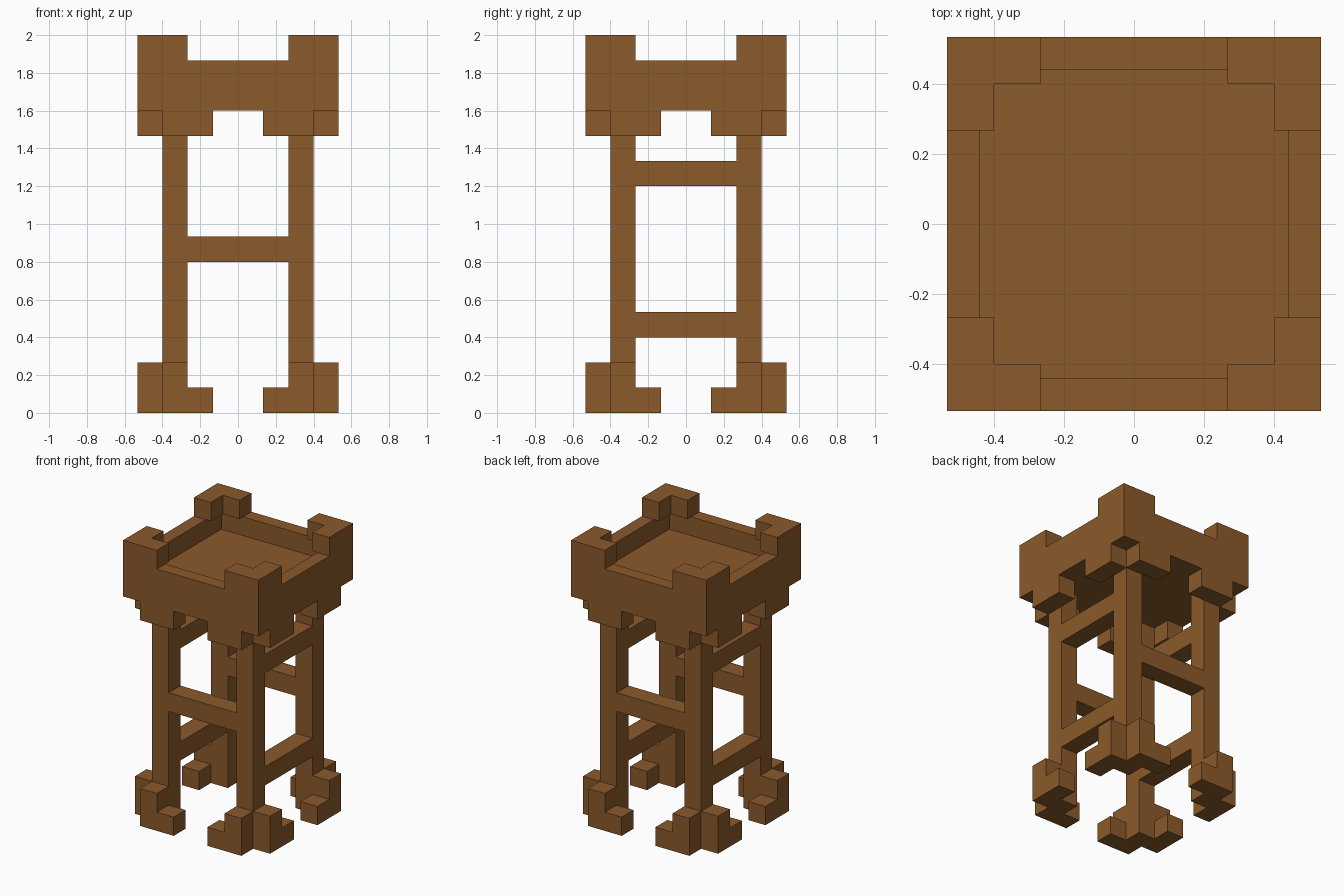
import bpy, bmesh
from mathutils import Vector

U = 2 / 15  # one block of the tower's grid

cube = bpy.data.objects.get("Cube")
if cube:
    bpy.data.objects.remove(cube, do_unlink=True)

wood = bpy.data.materials.new("brown_wood")
wood.use_nodes = True
wood.diffuse_color = (0.258, 0.102, 0.024, 1)
wood.node_tree.nodes["Principled BSDF"].inputs["Base Color"].default_value = wood.diffuse_color


def finish(name, bm, mirror=(False, False)):
    """Turn a bmesh in block units into an object, mirrored about the centre."""
    bmesh.ops.scale(bm, vec=(U, U, U), verts=bm.verts)
    bmesh.ops.recalc_face_normals(bm, faces=bm.faces)
    mesh = bpy.data.meshes.new(name)
    bm.to_mesh(mesh)
    bm.free()
    mesh.materials.append(wood)
    obj = bpy.data.objects.new(name, mesh)
    bpy.context.collection.objects.link(obj)
    if any(mirror):
        mod = obj.modifiers.new("Mirror", "MIRROR")
        mod.use_axis = (mirror[0], mirror[1], False)
        mod.use_mirror_merge = False
    return obj


def prism(name, profile, axis, start, end, mirror=(False, False)):
    """Extrude a flat profile along an axis; its two coordinates fill the other axes."""
    bm = bmesh.new()
    verts = []
    for a, b in profile:
        co = [a, b]
        co.insert(axis, start)
        verts.append(bm.verts.new(co))
    face = bm.faces.new(verts)
    moved = bmesh.ops.extrude_face_region(bm, geom=[face])["geom"]
    shift = Vector((0, 0, 0))
    shift[axis] = end - start
    bmesh.ops.translate(bm, vec=shift, verts=[g for g in moved if isinstance(g, bmesh.types.BMVert)])
    # The starting face remains as the near cap when it is still present
    if not any(all(abs(v.co[axis] - start) < 1e-6 for v in f.verts) for f in bm.faces):
        bm.faces.new(verts)
    return finish(name, bm, mirror)


def rect(a0, a1, b0, b1):
    return [(a0, b0), (a1, b0), (a1, b1), (a0, b1)]


BOTH = (True, True)

# Four corner legs
prism("legs", rect(2, 3, 2, 3), 2, 0, 12, BOTH)

# Stepped feet and the brackets under the platform, on both outer sides of each leg
foot = [(1, 0), (3, 0), (3, 2), (2, 2), (2, 1), (1, 1)]
for side, axis in (("front_back", 1), ("left_right", 0)):
    prism(f"feet_{side}", foot, axis, 3, 4, BOTH)
    prism(f"brackets_{side}", rect(1, 3, 11, 12), axis, 3, 4, BOTH)

# Cross beams between the legs
prism("middle_beams", rect(-2, 2, 6, 7), 1, 2, 3, (False, True))
prism("lower_side_beams", rect(-2, 2, 3, 4), 0, 2, 3, (True, False))
prism("upper_side_beams", rect(-2, 2, 9, 10), 0, 2, 3, (True, False))

# Platform: a slab whose top is inset and sunk to leave a parapet
bm = bmesh.new()
bmesh.ops.create_cube(bm, size=1)
bmesh.ops.scale(bm, vec=(8, 8, 2), verts=bm.verts)
bmesh.ops.translate(bm, vec=(0, 0, 13), verts=bm.verts)
top = max(bm.faces, key=lambda f: f.calc_center_median().z)
bmesh.ops.inset_region(bm, faces=[top], thickness=1)
floor = bmesh.ops.extrude_discrete_faces(bm, faces=[top])["faces"][0]
bmesh.ops.translate(bm, vec=(0, 0, -1), verts=floor.verts)
finish("platform", bm)

# L-shaped battlements on the parapet corners
corner = [(2, 3), (3, 3), (3, 2), (4, 2), (4, 4), (2, 4)]
prism("battlements", corner, 2, 14, 15, BOTH)
